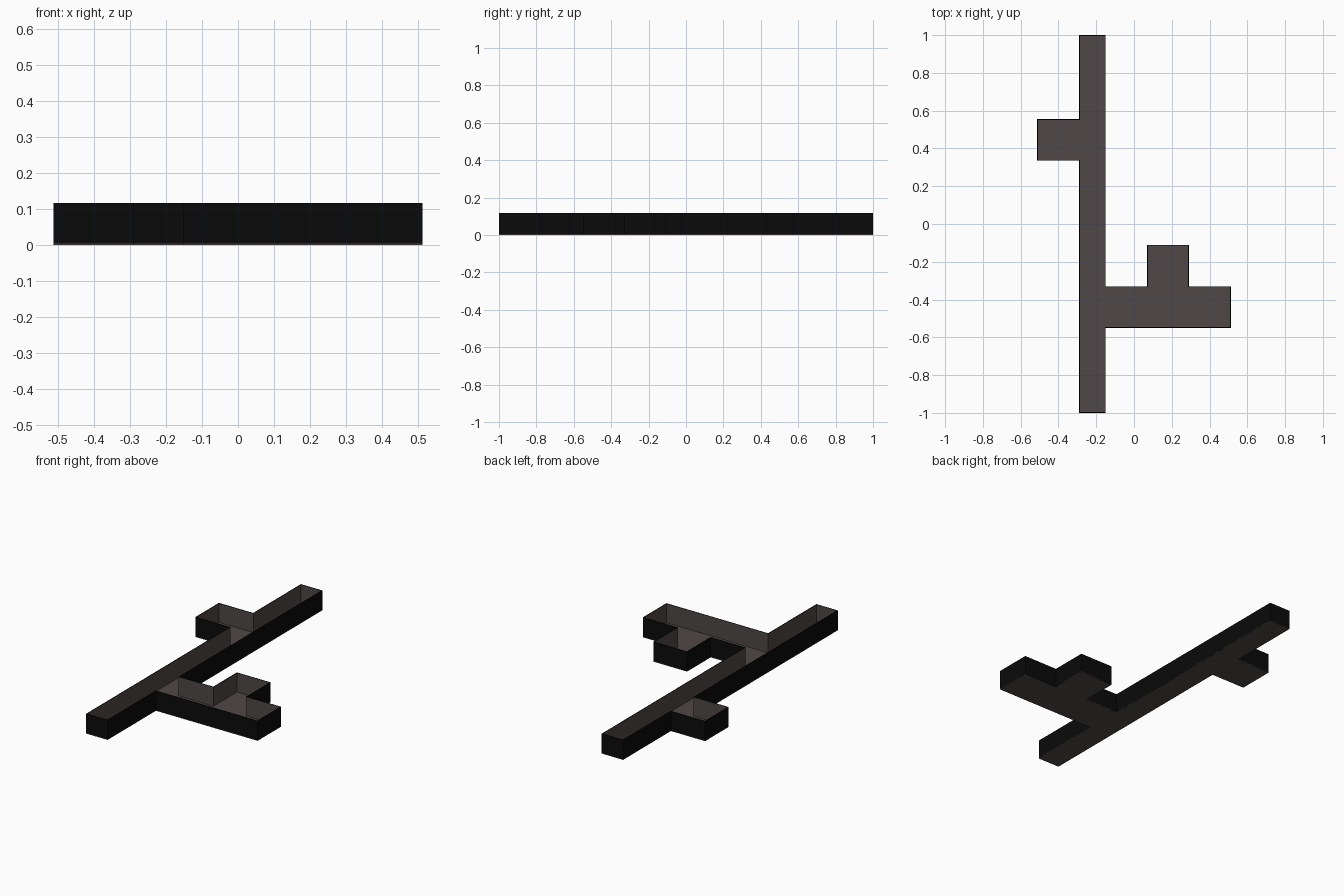
import bpy, bmesh
from mathutils import Vector

if "Cube" in bpy.data.objects:
    bpy.data.objects.remove(bpy.data.objects["Cube"])

HEIGHT, THICK, FLOOR = 0.117, 0.004, 0.004


def material(name, rgb):
    m = bpy.data.materials.new(name)
    m.diffuse_color = (*rgb, 1)
    m.use_nodes = True
    m.node_tree.nodes["Principled BSDF"].inputs["Base Color"].default_value = m.diffuse_color
    return m


grey = material("warm_grey", (0.080, 0.064, 0.064))
black = material("near_black", (0.003, 0.003, 0.003))

# Plan outline, counter-clockwise: long corridor, side rooms
outline = [Vector(p) for p in (
    (-0.29, -1), (-0.15, -1), (-0.15, -0.55), (0.513, -0.55),
    (0.513, -0.33), (0.29, -0.33), (0.29, -0.11), (0.07, -0.11),
    (0.07, -0.33), (-0.15, -0.33), (-0.15, 1), (-0.29, 1),
    (-0.29, 0.555), (-0.513, 0.555), (-0.513, 0.335), (-0.29, 0.335))]


def inset(points, t):
    """Move a right-angled outline inward by t."""
    result = []
    for i, p in enumerate(points):
        a = (p - points[i - 1]).normalized()
        b = (points[(i + 1) % len(points)] - p).normalized()
        result.append(p + t * Vector((-a.y - b.y, a.x + b.x)))
    return result


def finish(bm, name, mats):
    mesh = bpy.data.meshes.new(name)
    bm.to_mesh(mesh)
    bm.free()
    for m in mats:
        mesh.materials.append(m)
    obj = bpy.data.objects.new(name, mesh)
    bpy.context.collection.objects.link(obj)
    return obj


inner = inset(outline, THICK)

# Floor slab
bm = bmesh.new()
face = bm.faces.new([bm.verts.new((p.x, p.y, 0)) for p in outline])
ext = bmesh.ops.extrude_face_region(bm, geom=[face], use_keep_orig=True)
top = [v for v in ext["geom"] if isinstance(v, bmesh.types.BMVert)]
bmesh.ops.translate(bm, verts=top, vec=(0, 0, FLOOR))
bmesh.ops.recalc_face_normals(bm, faces=bm.faces)
finish(bm, "floor", [grey])

# Thin walls: black outside and on the rim, grey inside
bm = bmesh.new()
rings = [[bm.verts.new((p.x, p.y, z)) for p in pts]
         for pts, z in ((outline, 0), (outline, HEIGHT),
                        (inner, HEIGHT), (inner, FLOOR))]
n = len(outline)
for r in range(3):
    for i in range(n):
        j = (i + 1) % n
        f = bm.faces.new((rings[r][i], rings[r][j],
                          rings[r + 1][j], rings[r + 1][i]))
        f.material_index = 0 if r == 2 else 1
finish(bm, "walls", [grey, black])
